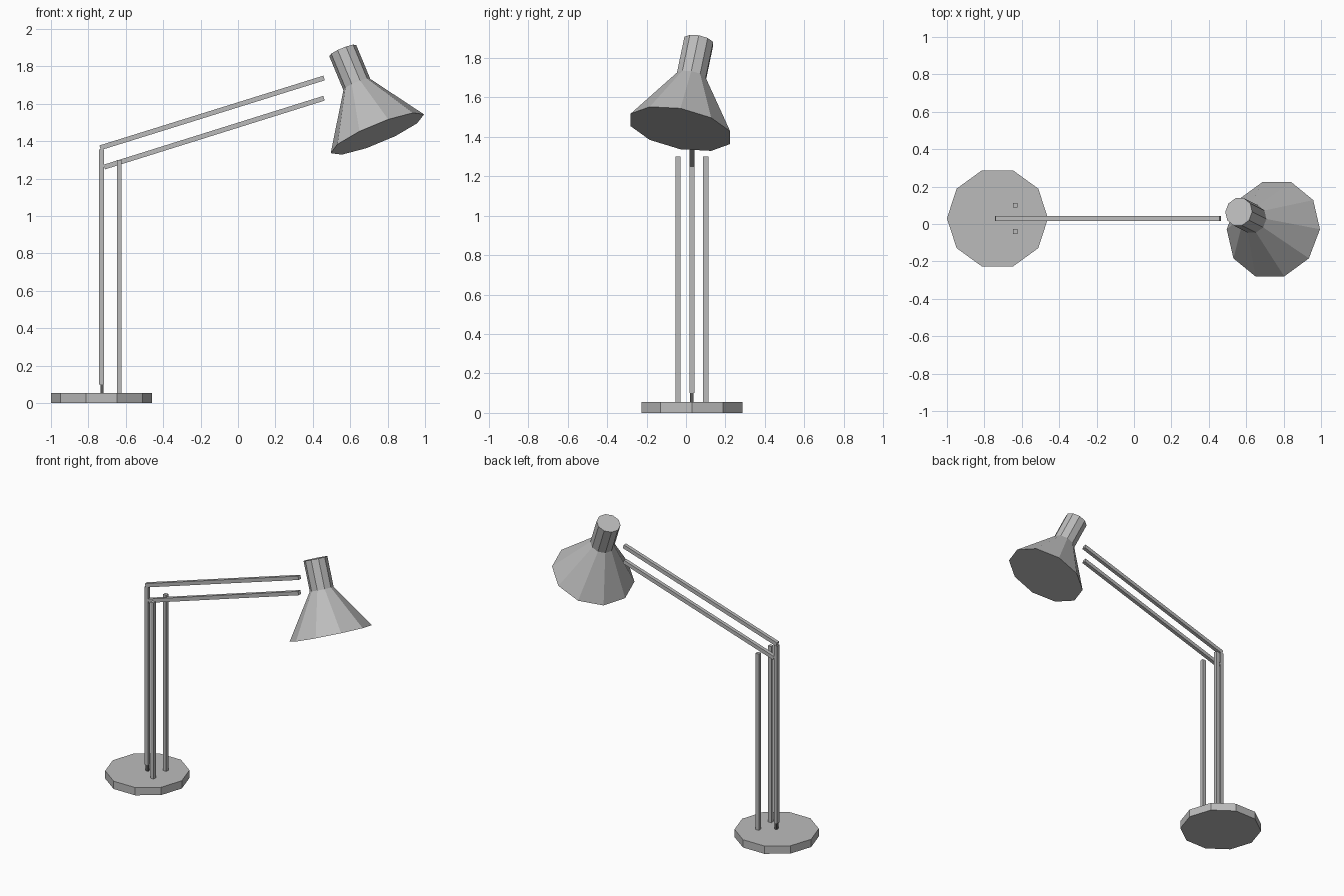
import bpy, bmesh
from math import cos, sin, pi
from mathutils import Matrix, Vector

cube = bpy.data.objects.get("Cube")
if cube:
    bpy.data.objects.remove(cube, do_unlink=True)


def material(name, value):
    m = bpy.data.materials.new(name)
    m.use_nodes = True
    color = (value, value, value, 1)
    m.diffuse_color = color
    m.node_tree.nodes["Principled BSDF"].inputs["Base Color"].default_value = color
    return m


GREY = material("lamp grey", 0.5)
DARK = material("dark grey", 0.1)
SIDES = 10


def add_object(name, bm, mat, matrix):
    bmesh.ops.recalc_face_normals(bm, faces=bm.faces)
    mesh = bpy.data.meshes.new(name)
    bm.to_mesh(mesh)
    bm.free()
    mesh.materials.append(mat)
    obj = bpy.data.objects.new(name, mesh)
    obj.matrix_world = matrix
    bpy.context.collection.objects.link(obj)
    return obj


def turned(name, profile, matrix):
    """Closed ten-sided solid from (radius, height) pairs."""
    bm = bmesh.new()
    rings = [[bm.verts.new((r * cos(2 * pi * i / SIDES), r * sin(2 * pi * i / SIDES), z))
              for i in range(SIDES)] for r, z in profile]
    for low, high in zip(rings, rings[1:]):
        for i in range(SIDES):
            j = (i + 1) % SIDES
            bm.faces.new((low[i], low[j], high[j], high[i]))
    bm.faces.new(rings[0])
    bm.faces.new(rings[-1])
    return add_object(name, bm, GREY, matrix)


def bar(name, start, end, width=0.026, mat=GREY):
    """Square rod between two points, kept level in y."""
    start, end = Vector(start), Vector(end)
    z = (end - start).normalized()
    y = Vector((0, 1, 0))
    x = y.cross(z)
    frame = Matrix((x, y, z)).transposed().to_4x4()
    bm = bmesh.new()
    bmesh.ops.create_cube(bm, size=1)
    bmesh.ops.scale(bm, vec=(width, width, (end - start).length), verts=bm.verts)
    return add_object(name, bm, mat, Matrix.Translation((start + end) / 2) @ frame)


# Weighted foot
MID = 0.03
turned("base", [(0.27, 0), (0.27, 0.055)], Matrix.Translation((-0.73, MID, 0)))

# Uprights
bar("main_post", (-0.73, MID, 0.1), (-0.73, MID, 1.355))
bar("post_pin", (-0.727, MID, 0.05), (-0.727, MID, 0.105), 0.018, DARK)
for side, offset in (("left", 0.07), ("right", -0.07)):
    bar(side + "_post", (-0.635, MID + offset, 0.05), (-0.635, MID + offset, 1.3))

# Parallel arms
bar("upper_arm", (-0.737, MID, 1.365), (0.46, MID, 1.738))
bar("lower_arm", (-0.715, MID, 1.262), (0.46, MID, 1.63))

# Tilted shade with its socket neck
axis = Vector((-0.378, 0.19, 0.908)).normalized()
across = Vector((0, 1, 0)).cross(axis).normalized()
tilt = Matrix((across, axis.cross(across), axis)).transposed().to_4x4()
turned("shade", [(0.27, 0), (0.078, 0.29), (0.078, 0.49)],
       Matrix.Translation((0.745, -0.028, 1.44)) @ tilt)
